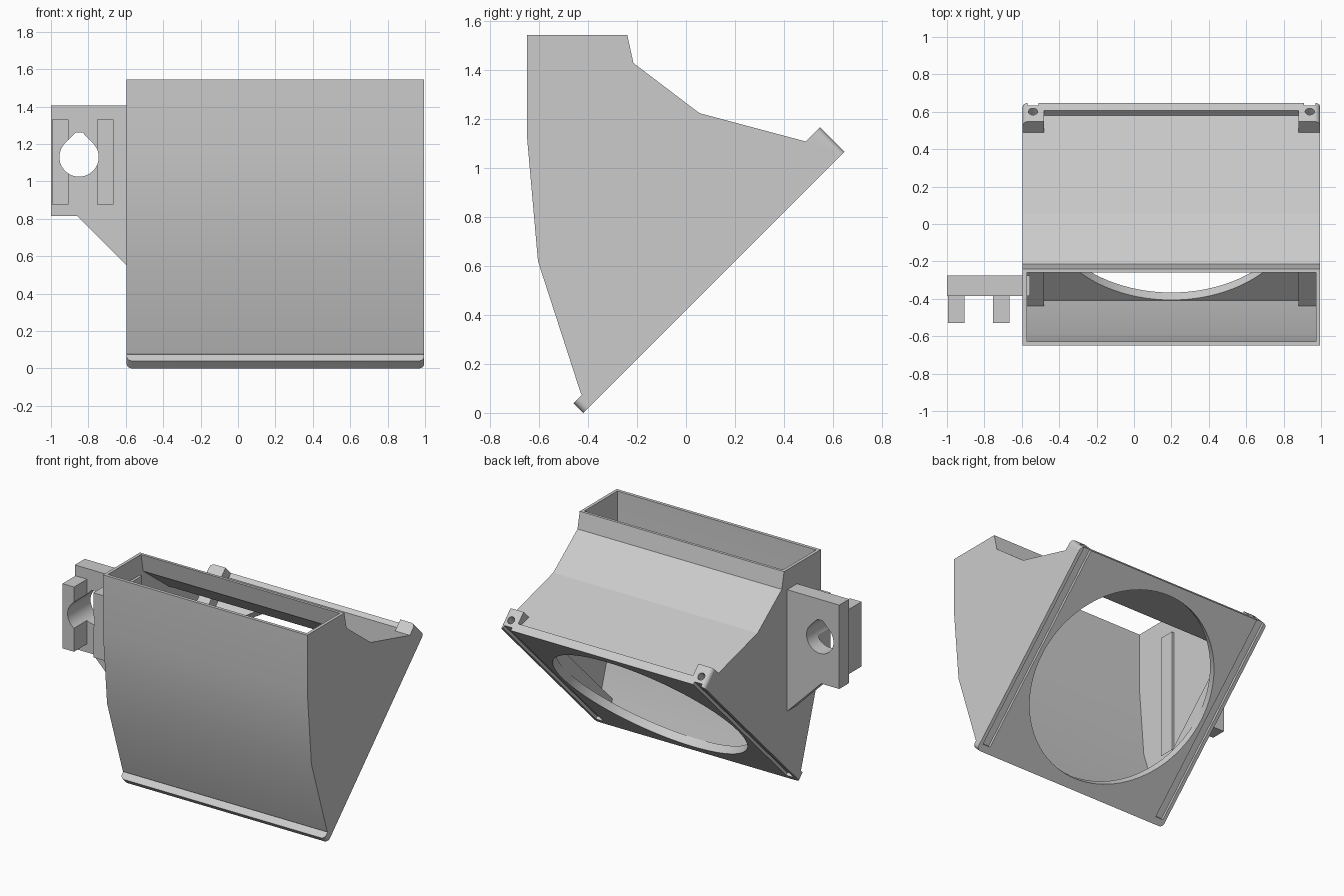
import bpy, bmesh, math
from mathutils import Matrix, Vector

cube = bpy.data.objects.get("Cube")
if cube:
    bpy.data.objects.remove(cube, do_unlink=True)

grey = bpy.data.materials.new("plain grey")
grey.use_nodes = True
COLOUR = (0.6, 0.6, 0.6, 1)
grey.diffuse_color = COLOUR
grey.node_tree.nodes["Principled BSDF"].inputs["Base Color"].default_value = COLOUR


def frame(x, y, z, origin=(0, 0, 0)):
    m = Matrix((x, y, z)).transposed().to_4x4()
    m.translation = Vector(origin)
    return m


S = math.sqrt(0.5)
SIDE = frame((0, 1, 0), (0, 0, 1), (1, 0, 0))        # profile in y,z, extruded on x
FRONT = frame((1, 0, 0), (0, 0, 1), (0, -1, 0))      # profile in x,z, extruded on -y
FLANGE = frame((1, 0, 0), (0, S, S), (0, -S, S), (0, -0.42, 0))  # on the sloping face
SLOPE = frame((1, 0, 0), (0, S, -S), (0, S, S), (0, -0.42, 0))   # along the sloping face
MID, HALF = 0.2, 0.795      # duct centre and half width
LENGTH = 1.51               # flange length along the slope


def prism(name, pts, lo, hi, mat, round_edge=None):
    """Extrude a closed profile; optionally round the edges picked by a rule."""
    bm = bmesh.new()
    base = bm.faces.new([bm.verts.new((a, b, lo)) for a, b in pts])
    top = bmesh.ops.extrude_face_region(bm, geom=[base])["geom"]
    for v in top:
        if isinstance(v, bmesh.types.BMVert):
            v.co.z = hi
    bmesh.ops.recalc_face_normals(bm, faces=bm.faces)
    if round_edge:
        edges = [e for e in bm.edges if round_edge(*[v.co for v in e.verts])]
        bmesh.ops.bevel(bm, geom=edges, offset=0.03, segments=6, profile=0.5, affect="EDGES")
    bm.transform(mat)
    mesh = bpy.data.meshes.new(name)
    bm.to_mesh(mesh)
    bm.free()
    mesh.materials.append(grey)
    obj = bpy.data.objects.new(name, mesh)
    bpy.context.collection.objects.link(obj)
    return obj


def rect(x0, x1, y0, y1):
    return [(x0, y0), (x1, y0), (x1, y1), (x0, y1)]


def circle(x, y, r, n):
    return [(x + r * math.cos(math.tau * i / n), y + r * math.sin(math.tau * i / n))
            for i in range(n)]


def combine(target, tool, operation):
    mod = target.modifiers.new("combine", "BOOLEAN")
    mod.object, mod.operation, mod.solver = tool, operation, "EXACT"
    bpy.context.view_layer.objects.active = target
    bpy.ops.object.modifier_apply(modifier=mod.name)
    bpy.data.objects.remove(tool, do_unlink=True)


# Duct shell with its sloping flange
duct = prism("fan_duct", [
    (-0.65, 1.545), (-0.65, 1.13), (-0.605, 0.62), (-0.43, 0.08), (-0.405, 0.05),
    (0.59, 1.06), (0.58, 1.085), (0.055, 1.225), (-0.215, 1.43), (-0.24, 1.545),
], MID - HALF, MID + HALF, SIDE)
flange = prism("flange", rect(MID - HALF, MID + HALF, 0, LENGTH), 0, 0.0566, FLANGE,
               lambda a, b: abs(a.z - b.z) > 0.01)
combine(duct, flange, "UNION")

# Hollow inside and round fan opening
cavity = prism("cavity", [
    (-0.627, 1.6), (-0.627, 1.13), (-0.583, 0.62), (-0.41, 0.09), (0.566, 1.066),
    (0.05, 1.202), (-0.235, 1.418), (-0.27, 1.6),
], MID - HALF + 0.022, MID + HALF - 0.022, SIDE)
combine(duct, cavity, "DIFFERENCE")
opening = prism("fan_opening", circle(MID, LENGTH / 2, 0.679, 96), -0.1, 0.06, FLANGE)
combine(duct, opening, "DIFFERENCE")

# Side rails with screw holes and outer grooves
for s in (-1, 1):
    outer, inner = MID + s * HALF, MID + s * 0.68
    end = LENGTH / S - 0.42       # y + z on the upper flange end
    rail = prism("rail", [
        ((end - 0.46) / 2, (end + 0.46) / 2), ((end - 0.62) / 2, (end + 0.62) / 2),
        (-0.45, 0.17), (-0.405, 0.055),
    ], min(outer, inner), max(outer, inner), SIDE,
        lambda a, b: all(abs(v.z - outer) < 0.001 and v.x + v.y > end - 0.01 for v in (a, b)))
    combine(duct, rail, "UNION")
    hole_x = MID + s * 0.74
    combine(duct, prism("screw_hole", circle(hole_x, -0.066, 0.025, 24), 1.1, 1.6, SLOPE),
            "DIFFERENCE")
    combine(duct, prism("groove", rect(hole_x - 0.03, hole_x + 0.03, 0.05, 1.6),
                        -0.05, 0.02, FLANGE), "DIFFERENCE")

# Side bracket reaching through the duct wall
bracket = prism("bracket", [
    (-1, 1.405), (-1, 0.815), (-0.86, 0.815), (-0.555, 0.51), (-0.555, 1.405),
], 0.275, 0.385, FRONT)
for x in (-0.995, -0.755):
    combine(bracket, prism("rib", rect(x, x + 0.09, 0.875, 1.33), 0.36, 0.53, FRONT), "UNION")

# Round bracket hole with a tapered flat top
cx, cz, r = -0.85, 1.13, 0.105
arc = [(cx + r * math.cos(t), cz + r * math.sin(t))
       for t in (math.radians(135 + 270 * i / 40) for i in range(41))]
taper = [(cx + 0.02, 1.26), (cx - 0.02, 1.26)]
combine(bracket, prism("bracket_hole", arc + taper, 0.2, 0.6, FRONT), "DIFFERENCE")
combine(duct, bracket, "UNION")

# Soft front curve and round holes, crisp edges elsewhere
bpy.ops.object.select_all(action="DESELECT")
duct.select_set(True)
bpy.context.view_layer.objects.active = duct
bpy.ops.object.shade_smooth_by_angle(angle=math.radians(20))
